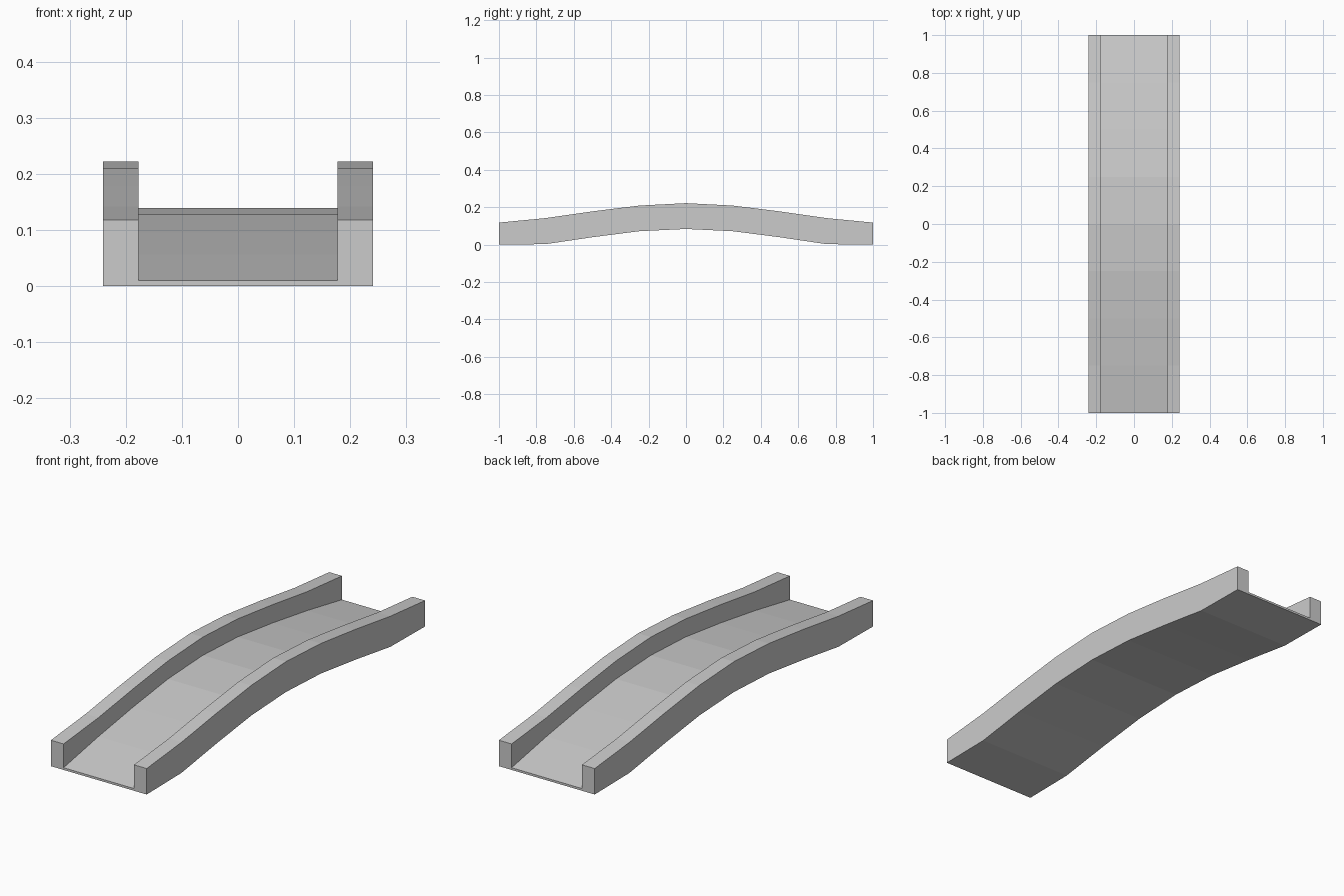
import bpy, bmesh

if "Cube" in bpy.data.objects:
    bpy.data.objects.remove(bpy.data.objects["Cube"])

INNER, OUTER = 0.177, 0.241

# Half profile along the length: (y, underside z, walkway z, kerb top z)
half = [(-1.0, 0.0, 0.01, 0.118),
        (-0.75, 0.003, 0.056, 0.142),
        (-0.5, 0.040, 0.095, 0.178),
        (-0.25, 0.072, 0.127, 0.209)]
stations = half + [(0.0, 0.084, 0.139, 0.222)]
stations += [(-y, b, d, t) for y, b, d, t in reversed(half)]


def section(y, base, deck, top):
    """Channel-shaped cross-section, counter-clockwise seen from the front."""
    right = [(OUTER, base), (OUTER, top), (INNER, top), (INNER, deck)]
    left = [(-x, z) for x, z in reversed(right)]
    return [(x, y, z) for x, z in right + left]


# Arched bridge: walkway and both side kerbs lofted as one closed shell
bm = bmesh.new()
rings = [[bm.verts.new(p) for p in section(*s)] for s in stations]
for a, b in zip(rings, rings[1:]):
    for i in range(8):
        j = (i + 1) % 8
        bm.faces.new((a[i], b[i], b[j], a[j]))

# End faces: kerb, kerb and thin walkway edge
for ring in (rings[0], rings[-1]):
    for ids in ((0, 1, 2, 3), (4, 5, 6, 7), (0, 3, 4, 7)):
        bm.faces.new([ring[i] for i in ids])

bmesh.ops.recalc_face_normals(bm, faces=bm.faces)
mesh = bpy.data.meshes.new("arched_bridge")
bm.to_mesh(mesh)
bm.free()
bpy.context.collection.objects.link(bpy.data.objects.new("arched_bridge", mesh))
